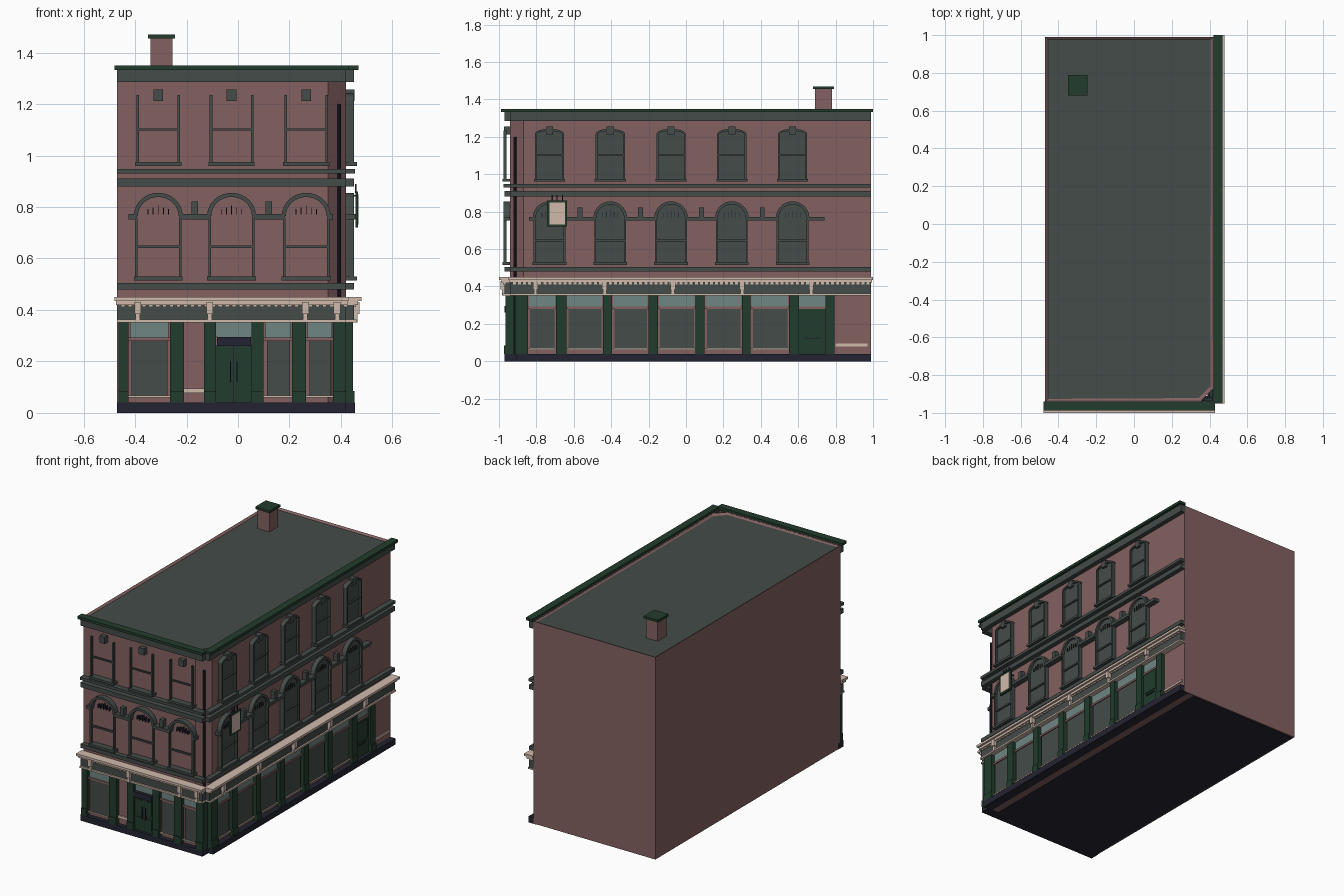
import bpy, bmesh, math
from mathutils import Vector

if "Cube" in bpy.data.objects:
    bpy.data.objects.remove(bpy.data.objects["Cube"])


def material(name, r, g, b):
    m = bpy.data.materials.new(name)
    lin = [((c / 255 + 0.055) / 1.055) ** 2.4 for c in (r, g, b)]
    m.diffuse_color = (*lin, 1)
    m.use_nodes = True
    m.node_tree.nodes["Principled BSDF"].inputs["Base Color"].default_value = m.diffuse_color
    return m


BRICK = material("brick", 132, 97, 97)
GREY = material("grey green trim", 67, 76, 73)
GREEN = material("dark green", 34, 60, 45)
NAVY = material("dark navy", 36, 36, 50)
CREAM = material("cream", 208, 186, 172)
PALE = material("pale glass", 112, 134, 130)

parts = {}


def part(name, mat):
    if name not in parts:
        parts[name] = (bmesh.new(), mat)
    return parts[name][0]


def place(side, u, z, d):
    """u runs along the wall, d is the distance out from it."""
    return Vector((u, -0.94 - d, z)) if side == "front" else Vector((0.42 + d, u, z))


def slab(name, mat, side, pts, d0, d1):
    """Extrude an outline drawn on a wall."""
    bm = part(name, mat)
    a = [bm.verts.new(place(side, u, z, d0)) for u, z in pts]
    b = [bm.verts.new(place(side, u, z, d1)) for u, z in pts]
    n = len(pts)
    bm.faces.new(a[::-1])
    bm.faces.new(b)
    for i in range(n):
        bm.faces.new((a[i], a[(i + 1) % n], b[(i + 1) % n], b[i]))


def box(name, mat, side, u0, u1, z0, z1, d0, d1):
    slab(name, mat, side, [(u0, z0), (u1, z0), (u1, z1), (u0, z1)], d0, d1)


def arc(c, z, rx, rz, n=16):
    return [(c + rx * math.cos(math.pi * i / n), z + rz * math.sin(math.pi * i / n)) for i in range(n + 1)]


def arch(name, mat, side, c, z, ro, ri, ho, hi, d0, d1):
    o, i = arc(c, z, ro, ho), arc(c, z, ri, hi)
    for k in range(len(o) - 1):
        slab(name, mat, side, [o[k], o[k + 1], i[k + 1], i[k]], d0, d1)


# Main block with chamfered street corner and sunken roof
bm = part("walls", BRICK)
plan = [(-0.47, -0.94), (0.35, -0.94), (0.42, -0.87), (0.42, 0.99), (-0.47, 0.99)]
low = [bm.verts.new((x, y, 0.002)) for x, y in plan]
top = [bm.verts.new((x, y, 1.335)) for x, y in plan]
bm.faces.new(low[::-1])
roof = bm.faces.new(top)
for i in range(5):
    j = (i + 1) % 5
    bm.faces.new((low[i], low[j], top[j], top[i]))
bm.normal_update()
bmesh.ops.inset_region(bm, faces=[roof], thickness=0.02)
bmesh.ops.translate(bm, verts=roof.verts[:], vec=(0, 0, -0.01))
roof.material_index = 1

# Chimney
box("chimney", BRICK, "front", -0.34, -0.255, 1.31, 1.455, -1.72, -1.63)
box("chimney_cap", GREEN, "front", -0.35, -0.245, 1.455, 1.47, -1.73, -1.62)

# Base floor and plinth
box("base_floor", NAVY, "front", -0.46, 0.34, 0, 0.01, -1.92, 0)
box("plinth", NAVY, "front", -0.47, 0.42, 0, 0.04, -0.03, 0.03)
box("plinth", NAVY, "right", -0.91, 0.99, 0, 0.04, -0.03, 0.035)

# Horizontal bands, shop cornice and roof cornice on both street walls
for side, a, b in (("front", -0.47, 0.42), ("right", -0.94, 0.99)):
    box("lower_band", GREY, side, a, b, 0.48, 0.505, -0.005, 0.03)
    box("middle_band", GREY, side, a, b, 0.88, 0.91, -0.005, 0.03)
    box("upper_band", GREY, side, a, b, 0.93, 0.948, -0.005, 0.035)
    box("frieze", GREY, side, a, b, 1.285, 1.333, -0.005, 0.03)
    box("roof_cornice", GREEN, side, a - 0.01, b + 0.01, 1.333, 1.35, 0, 0.048)
    box("fascia", GREY, side, a, b, 0.36, 0.425, -0.005, 0.03)
    box("fascia_foot", CREAM, side, a, b, 0.352, 0.363, 0, 0.04)
    box("shop_cornice", CREAM, side, a - 0.005, b + 0.005, 0.42, 0.435, 0, 0.046)
    box("shop_cornice", CREAM, side, a - 0.01, b + 0.01, 0.435, 0.45, 0, 0.06)
    u = a + 0.015
    while u < b - 0.01:
        box("dentils", CREAM, side, u, u + 0.016, 0.411, 0.42, 0.025, 0.038)
        u += 0.027

brackets = {"front": (-0.39, -0.11, 0.262, 0.385), "right": (-0.805, -0.435, -0.07, 0.30, 0.67)}
for side, spots in brackets.items():
    for c in spots:
        box("brackets", CREAM, side, c - 0.013, c + 0.013, 0.385, 0.43, 0.02, 0.052)
        box("brackets", CREAM, side, c - 0.009, c + 0.009, 0.352, 0.385, 0.02, 0.044)

# Shopfront pilasters
pilasters = {
    "front": ((-0.465, -0.425), (-0.265, -0.21), (-0.132, -0.085), (0.052, 0.10), (0.21, 0.265), (0.37, 0.42)),
    "right": ((-0.915, -0.845), (-0.695, -0.64), (-0.445, -0.395), (-0.20, -0.15),
              (0.05, 0.10), (0.30, 0.345), (0.55, 0.605), (0.745, 0.795)),
}
for side, spans in pilasters.items():
    for a, b in spans:
        box("pilasters", GREEN, side, a, b, 0.04, 0.355, -0.02, 0.026)
        box("pilasters", GREEN, side, a, b, 0.04, 0.085, -0.02, 0.032)

# Shop windows fill the gaps between pilasters
shop = [("front", -0.425, -0.265), ("front", 0.10, 0.21), ("front", 0.265, 0.37)]
r = pilasters["right"]
shop += [("right", r[i][1], r[i + 1][0]) for i in range(6)]
for side, a, b in shop:
    box("shop_glass", GREY, side, a + 0.012, b - 0.008, 0.068, 0.28, 0, 0.008)
    box("shop_frames", BRICK, side, a, b, 0.28, 0.293, 0, 0.014)
    box("shop_transoms", PALE, side, a + 0.005, b - 0.005, 0.293, 0.352, 0, 0.008)
    box("shop_sills", CREAM, side, a, b, 0.06, 0.068, 0, 0.014)

# Cream strips on the bare brick
box("wall_strips", CREAM, "front", -0.21, -0.132, 0.077, 0.095, 0, 0.008)
box("wall_strips", CREAM, "right", 0.80, 0.97, 0.08, 0.094, 0, 0.008)

# Double front door and single side door
box("front_door", GREEN, "front", -0.085, 0.052, 0.04, 0.262, 0, 0.01)
box("door_lintel", NAVY, "front", -0.082, 0.05, 0.26, 0.295, 0, 0.03)
box("door_transoms", PALE, "front", -0.085, 0.052, 0.295, 0.352, 0, 0.008)
box("door_lines", NAVY, "front", -0.019, -0.015, 0.04, 0.26, 0.005, 0.013)
for c in (-0.05, 0.018):
    for z0, z1 in ((0.06, 0.13), (0.15, 0.245)):
        box("front_door", GREEN, "front", c - 0.02, c + 0.02, z0, z1, 0.005, 0.014)
for c in (-0.03, -0.004):
    box("door_lines", NAVY, "front", c - 0.002, c + 0.002, 0.12, 0.2, 0.01, 0.02)
box("side_door", GREEN, "right", 0.605, 0.745, 0.04, 0.28, 0, 0.01)
box("side_door", GREEN, "right", 0.625, 0.725, 0.14, 0.265, 0.005, 0.015)
box("door_lines", NAVY, "right", 0.635, 0.715, 0.12, 0.125, 0.005, 0.016)
box("shop_frames", BRICK, "right", 0.605, 0.745, 0.28, 0.293, 0, 0.014)
box("door_transoms", PALE, "right", 0.605, 0.745, 0.293, 0.352, 0, 0.008)

# Upper windows: open frames on the front, glazed on the right
rows = {"front": (-0.31, -0.025, 0.265), "right": (-0.73, -0.405, -0.08, 0.245, 0.57)}
for side, centres in rows.items():
    front = side == "front"
    d0, d1 = (0.02, 0.035) if front else (0.012, 0.03)
    w = 0.085 if front else 0.08
    t = 0.08 if front else 0.073
    for c in centres:
        # First floor arched window
        box("arched_sills", GREY, side, c - w - 0.01, c + w + 0.01, 0.515, 0.53, 0, 0.042)
        for s in (-1, 1):
            box("arched_frames", GREY, side, c + s * w - 0.005, c + s * w + 0.005, 0.53, 0.76, d0, d1)
            box("sash_frames", GREY, side, c + s * t - 0.005, c + s * t + 0.005, 0.97,
                1.235 if front else 1.215, d0, d1)
        box("arched_frames", GREY, side, c - w, c + w, 0.64, 0.65, d0, d1 - 0.004)
        arch("arch_mouldings", GREY, side, c, 0.765, w + 0.01, w - 0.006, 0.09, 0.074, 0, d1)
        for k in range(-2, 3):
            box("fanlight_bars", NAVY, side, c + k * 0.02 - 0.0015, c + k * 0.02 + 0.0015, 0.77,
                0.805 - abs(k) * 0.006, 0, 0.022)
        # Second floor sash window
        box("sash_sills", GREY, side, c - t - 0.01, c + t + 0.01, 0.96, 0.974, 0, 0.042)
        box("sash_frames", GREY, side, c - t, c + t, 1.098, 1.106, d0, d1 - 0.004)
        k = 0.019
        box("keystones", GREY, side, c - k, c + k, 1.212, 1.256, 0, 0.032)
        if not front:
            slab("arched_glass", GREY, side, [(c - w, 0.53), (c + w, 0.53)] + arc(c, 0.765, w, 0.08), 0, 0.016)
            slab("sash_glass", GREY, side, [(c - t, 0.97), (c + t, 0.97)] + arc(c, 1.215, t, 0.022, 8), 0, 0.016)
            arch("sash_heads", GREY, side, c, 1.215, t + 0.005, t - 0.006, 0.028, 0.016, 0, d1)
    # Impost band between arches, with small blocks above it
    edges = [centres[0] - w - 0.03] + [c + s * (w - 0.003) for c in centres for s in (-1, 1)] + [centres[-1] + w + 0.09]
    if front:
        edges[-1] = 0.37
    for a, b in zip(edges[::2], edges[1::2]):
        box("impost_band", GREY, side, a, b, 0.752, 0.772, 0, 0.036)
    for a, b in zip(centres, centres[1:]):
        m = (a + b) / 2
        box("wall_blocks", GREY, side, m - 0.013, m + 0.013, 0.765, 0.822, 0, 0.03)

# Hanging sign on the right wall
box("sign_frame", GREEN, "right", -0.742, -0.635, 0.72, 0.86, 0.036, 0.046)
box("sign_panel", CREAM, "right", -0.73, -0.647, 0.732, 0.848, 0.04, 0.049)
for u in (-0.715, -0.69, -0.66):
    box("sign_rods", NAVY, "right", u - 0.003, u + 0.003, 0.855, 0.89, 0.034, 0.04)
    box("sign_rods", NAVY, "right", u - 0.003, u + 0.003, 0.84, 0.846, 0, 0.04)

# Turn the collected parts into objects
for name, (bm, mat) in parts.items():
    bmesh.ops.recalc_face_normals(bm, faces=bm.faces[:])
    me = bpy.data.meshes.new(name)
    bm.to_mesh(me)
    bm.free()
    me.materials.append(mat)
    if name == "walls":
        me.materials.append(GREY)
    bpy.context.collection.objects.link(bpy.data.objects.new(name, me))

# Drainpipe on the chamfered corner
bpy.ops.mesh.primitive_cylinder_add(vertices=10, radius=0.007, depth=1.2, location=(0.394, -0.914, 0.6))
pipe = bpy.context.object
pipe.name = "drainpipe"
pipe.data.materials.append(NAVY)
bpy.ops.object.shade_smooth_by_angle()
